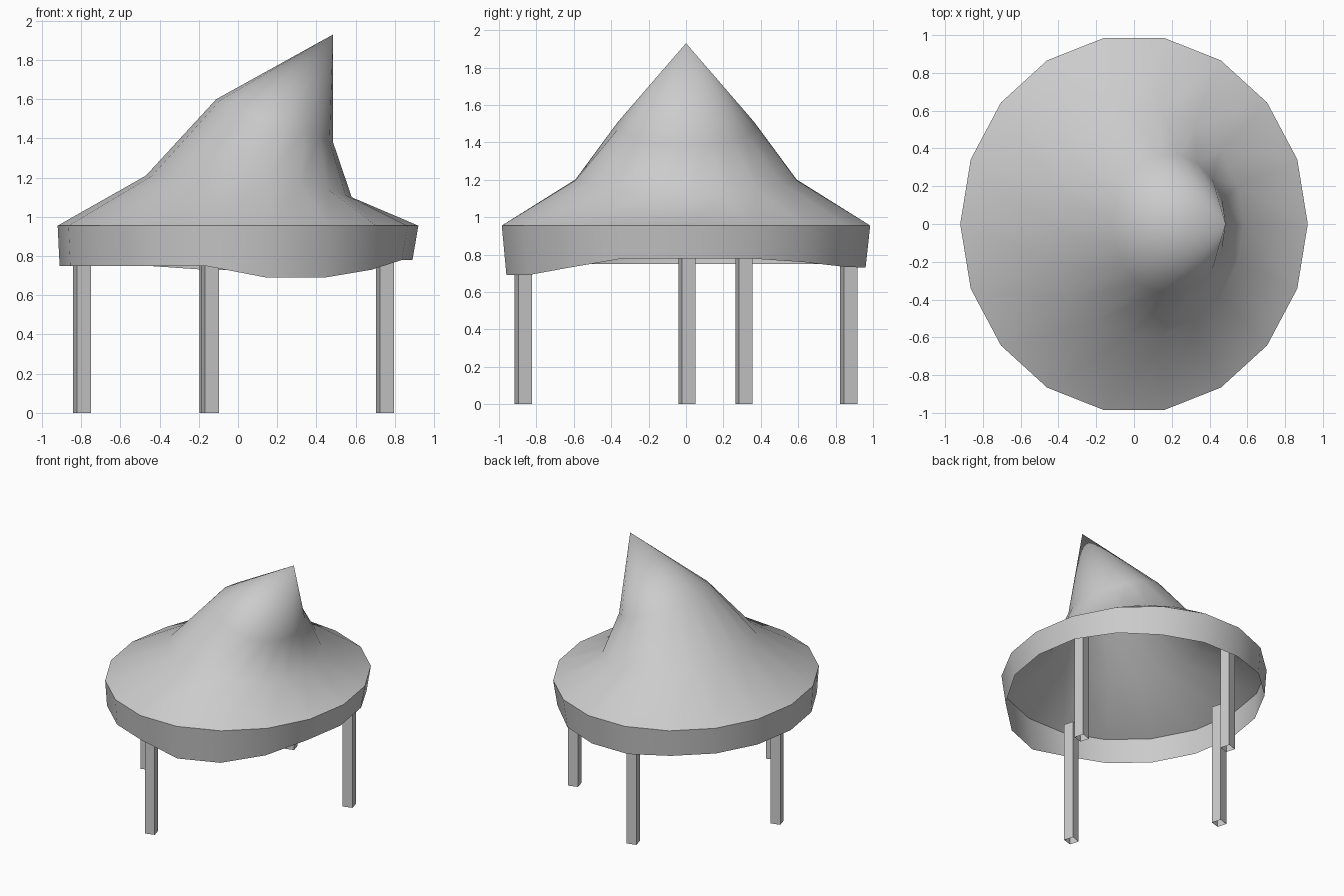
import bpy
import bmesh
from math import sin, cos, pi, radians
from mathutils import Matrix

if "Cube" in bpy.data.objects:
    bpy.data.objects.remove(bpy.data.objects["Cube"], do_unlink=True)

SIDES = 18

grey = bpy.data.materials.new("plain_grey")
grey.use_nodes = True
grey.diffuse_color = (0.6, 0.6, 0.6, 1)
grey.node_tree.nodes["Principled BSDF"].inputs["Base Color"].default_value = (0.6, 0.6, 0.6, 1)


def finish(bm, name, smooth):
    mesh = bpy.data.meshes.new(name)
    bm.to_mesh(mesh)
    bm.free()
    for face in mesh.polygons:
        face.use_smooth = smooth
    mesh.materials.append(grey)
    obj = bpy.data.objects.new(name, mesh)
    bpy.context.collection.objects.link(obj)
    return obj


def ring(bm, cx, rx, ry, height):
    verts = []
    for i in range(SIDES):
        a = 2 * pi * i / SIDES
        verts.append(bm.verts.new((cx + rx * cos(a), ry * sin(a), height(i, cos(a)))))
    return verts


def bridge(bm, low, high):
    for i in range(SIDES):
        j = (i + 1) % SIDES
        bm.faces.new((low[i], low[j], high[j], high[i]))


# Canopy: a tent of rings that leans to a peak on one side
bm = bmesh.new()
rings = [
    ring(bm, 0, 0.92, 1.0, lambda i, c: 0.955),
    ring(bm, 0.055, 0.525, 0.6, lambda i, c: 1.2 - 0.1 * max(0, c) ** 2 + 0.01 * max(0, -c)),
    ring(bm, 0.187, 0.298, 0.37, lambda i, c: 1.49 - 0.11 * c),
]
for low, high in zip(rings, rings[1:]):
    bridge(bm, low, high)
peak = bm.verts.new((0.485, 0, 1.93))
for i in range(SIDES):
    bm.faces.new((rings[-1][i], rings[-1][(i + 1) % SIDES], peak))
finish(bm, "canopy", True)

# Valance: a band under the rim with an uneven lower edge
right, back, left, front = [0.78] * 2, [0.76, 0.735, 0.73, 0.73], [0.75] * 8, [0.69, 0.69, 0.73, 0.78]
edge = right + back + left + front
bm = bmesh.new()
bottom = ring(bm, -0.01, 0.9, 0.975, lambda i, c: edge[i])
bridge(bm, bottom, ring(bm, 0, 0.92, 1.0, lambda i, c: 0.955))
finish(bm, "valance", True)


# Legs: hollow square posts, open at the foot
def leg(name, x, y, width=0.075, top=0.96):
    bm = bmesh.new()
    bmesh.ops.create_cube(bm, size=1)
    bm.normal_update()
    foot = [f for f in bm.faces if f.normal.z < -0.5]
    bmesh.ops.delete(bm, geom=foot, context="FACES_ONLY")
    place = (Matrix.Translation((x, y, top / 2)) @ Matrix.Rotation(radians(16), 4, "Z")
             @ Matrix.Diagonal((width, width, top, 1)))
    bm.transform(place)
    finish(bm, name, False)


leg("front_leg", -0.143, -0.87)
leg("back_leg", -0.15, 0.87)
leg("right_side_leg", -0.795, 0.005)
leg("left_side_leg", 0.75, 0.31)
